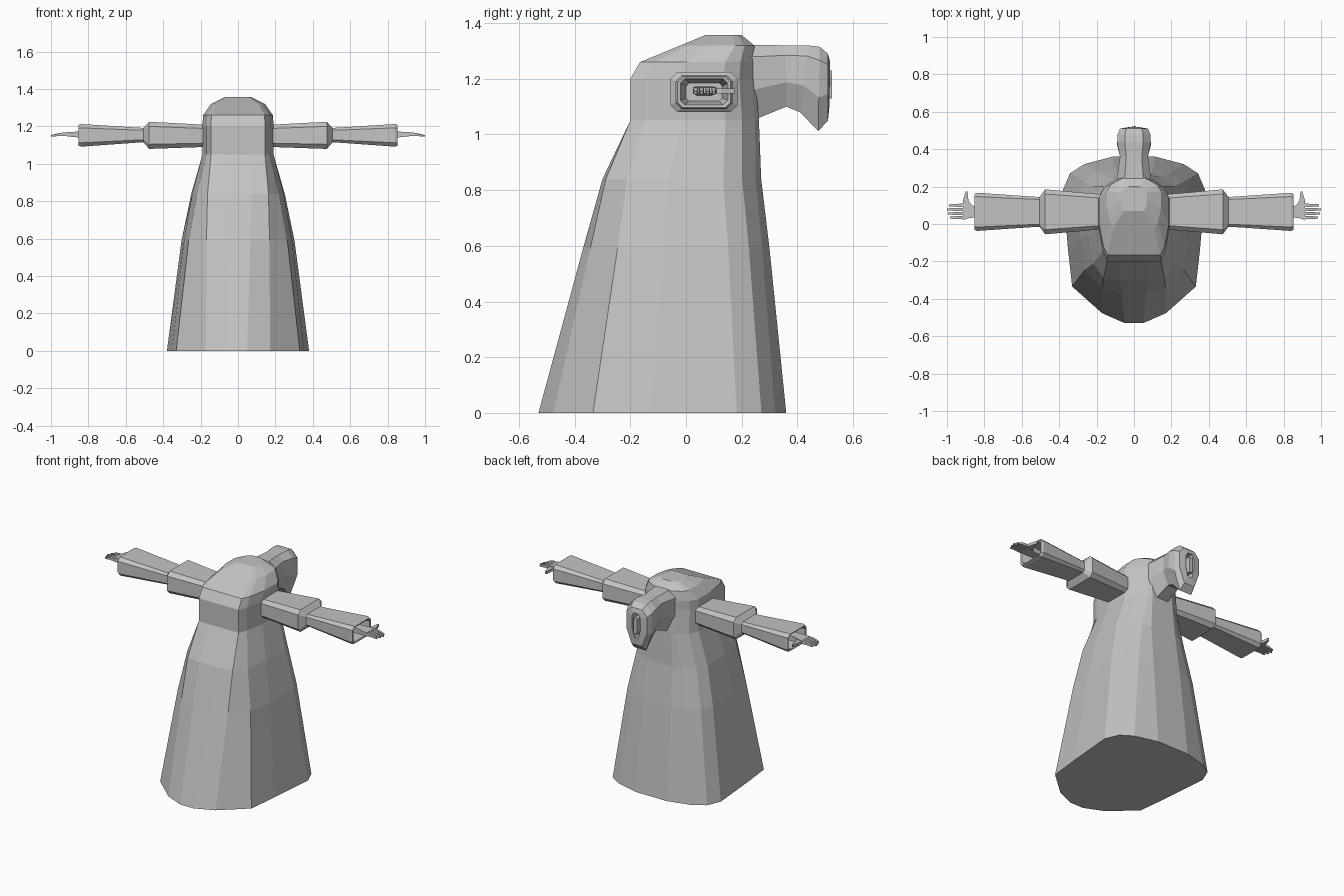
import bpy, bmesh
from mathutils import Vector

if "Cube" in bpy.data.objects:
    bpy.data.objects.remove(bpy.data.objects["Cube"])

cloth = bpy.data.materials.new("plain grey")
cloth.diffuse_color = (0.55, 0.55, 0.55, 1)
cloth.use_nodes = True
cloth.node_tree.nodes["Principled BSDF"].inputs["Base Color"].default_value = cloth.diffuse_color


def loft(name, rings, mirror=False):
    """Skin closed rings of equal length and cap both ends."""
    bm = bmesh.new()
    vr = [[bm.verts.new(p) for p in r] for r in rings]
    for a, b in zip(vr, vr[1:]):
        n = len(a)
        for i in range(n):
            j = (i + 1) % n
            bm.faces.new((a[i], a[j], b[j], b[i]))
    bm.faces.new(vr[0][::-1])
    bm.faces.new(vr[-1])
    bmesh.ops.recalc_face_normals(bm, faces=bm.faces)
    me = bpy.data.meshes.new(name)
    bm.to_mesh(me)
    bm.free()
    me.materials.append(cloth)
    ob = bpy.data.objects.new(name, me)
    bpy.context.collection.objects.link(ob)
    if mirror:
        m = ob.modifiers.new("mirror", 'MIRROR')
        m.use_mirror_merge = False
    return ob


# Robe: hem outline blends into the squarer shoulder outline
HEM = [(.13, 0), (.45, .06), (.87, .22), (.93, .45), (1, .8), (.9, .9), (.7, .955), (.3, 1)]
SHOULDER = [(.38, 0), (.76, 0), (.88, .12), (1, .4), (1, .74), (.85, .87), (.52, .97), (.4, 1)]


def robe_ring(z, y0, y1, w, t):
    half = []
    for a, b in zip(HEM, SHOULDER):
        p = Vector(a).lerp(Vector(b), t)
        half.append((p.x * w, y0 + (y1 - y0) * p.y, z))
    return half + [(-x, y, h) for x, y, h in reversed(half)]


loft("robe", [robe_ring(*r) for r in (
    (0, -.53, .36, .38, 0), (.59, -.37, .30, .302, .35), (.84, -.30, .27, .25, .65),
    (1.05, -.20, .262, .19, 1), (1.2, -.20, .25, .19, 1), (1.26, -.165, .25, .187, 1),
    (1.32, -.02, .245, .145, 1), (1.357, .07, .2, .07, 1))])

# Hood reaching forward, with a recessed slot in the face
HOOD = [(.55, 1), (1, .84), (1, .4), (.5, 0)]


def hood_ring(yt, yb, zt, zb, w):
    half = [(x * w, yb + (yt - yb) * s, zb + (zt - zb) * s) for x, s in HOOD]
    return half + [(-x, y, z) for x, y, z in reversed(half)]


loft("hood", [hood_ring(*r) for r in (
    (.15, .15, 1.325, 1.05, .095), (.25, .25, 1.322, 1.055, .09), (.36, .36, 1.32, 1.10, .075),
    (.44, .41, 1.32, 1.08, .09), (.48, .475, 1.315, 1.012, .088), (.51, .51, 1.29, 1.05, .075),
    (.518, .515, 1.26, 1.10, .03), (.47, .47, 1.26, 1.10, .025))])


# Boxes between two points along an axis, given as (x, y, z, half_y, half_z)
def box_ring(x, y, z, hy, hz):
    return [(x, y - hy, z - hz), (x, y + hy, z - hz), (x, y + hy, z + hz), (x, y - hy, z + hz)]


loft("face_ridge", [box_ring(-.012, .495, 1.18, .03, .05), box_ring(.012, .495, 1.18, .03, .05)])


# Sleeves: chamfered box sections along x, hollow at the cuff
def sleeve_ring(x, y0, y1, z0, z1):
    c = min(y1 - y0, z1 - z0) * .17
    return [(x, y0 + c, z0), (x, y1 - c, z0), (x, y1, z0 + c), (x, y1, z1 - c),
            (x, y1 - c, z1), (x, y0 + c, z1), (x, y0, z1 - c), (x, y0, z0 + c)]


loft("upper_sleeve", [sleeve_ring(*r) for r in (
    (.12, -.02, .15, 1.095, 1.205), (.19, -.03, .16, 1.09, 1.21), (.475, -.055, .185, 1.08, 1.225),
    (.505, -.015, .145, 1.115, 1.193))], True)
loft("lower_sleeve", [sleeve_ring(*r) for r in (
    (.49, -.015, .145, 1.115, 1.193), (.52, -.015, .145, 1.115, 1.193),
    (.84, -.037, .167, 1.092, 1.213), (.853, -.03, .16, 1.097, 1.208),
    (.85, -.02, .15, 1.106, 1.2), (.76, 0, .13, 1.12, 1.185))], True)

# Hands: palm, four fingers and a thumb
loft("palm", [box_ring(*r) for r in (
    (.75, .065, 1.155, .025, .018), (.85, .066, 1.157, .03, .016), (.915, .068, 1.158, .042, .011))], True)
for i, (y, tip) in enumerate(((.034, .985), (.056, .995), (.078, 1.0), (.1, .99))):
    loft(f"finger_{i + 1}", [box_ring(.90, y, 1.158, .009, .01), box_ring(.95, y, 1.158, .008, .008),
                             box_ring(tip, y, 1.15, .005, .004)], True)
thumb = [[(x0, y, 1.148), (x1, y, 1.148), (x1, y, 1.166), (x0, y, 1.166)]
         for x0, x1, y in ((.86, .915, .09), (.885, .915, .125), (.89, .899, .175))]
loft("thumb", thumb, True)
